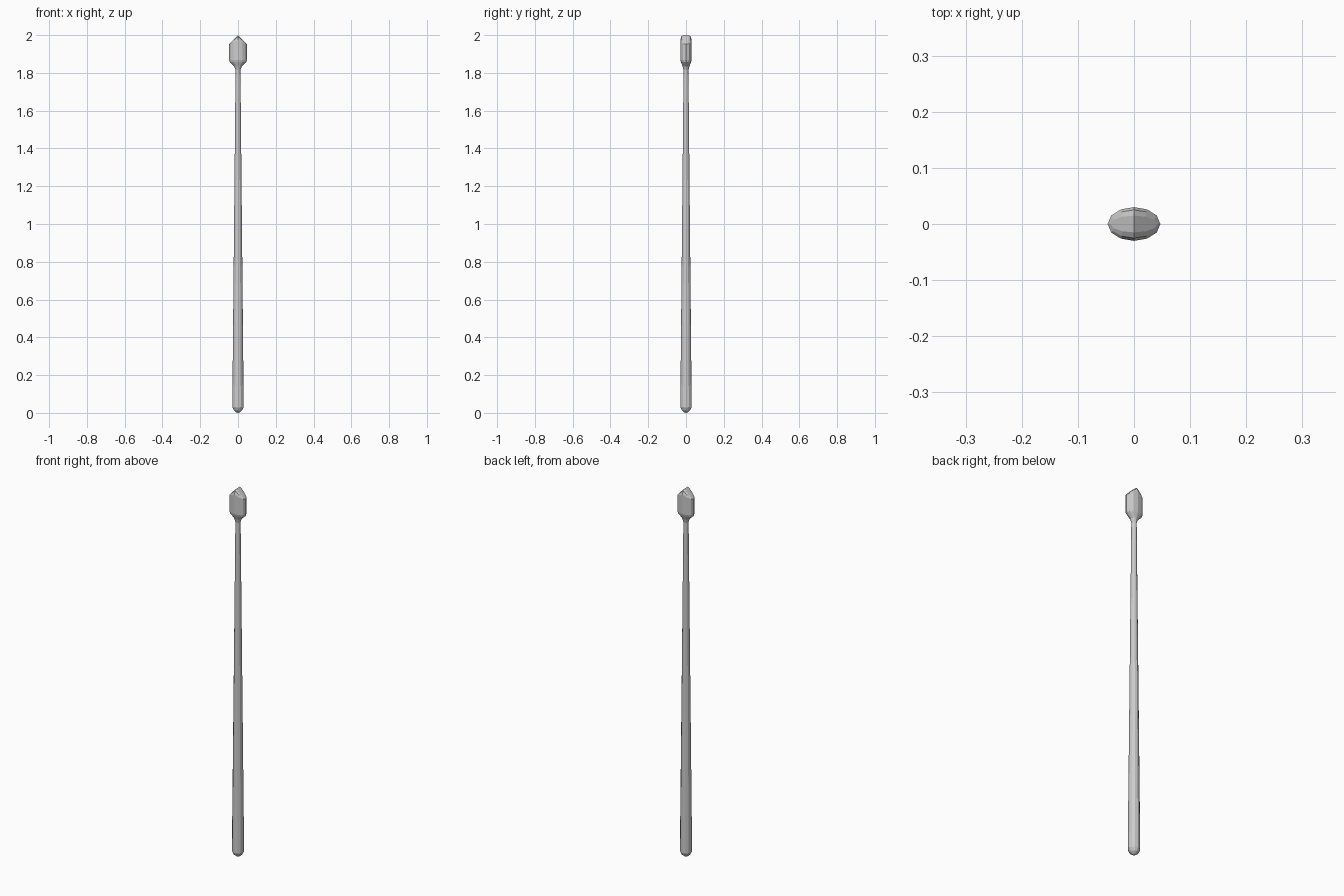
import bpy, bmesh, math

if "Cube" in bpy.data.objects:
    bpy.data.objects.remove(bpy.data.objects["Cube"])

N = 12

def ring(bm, rx, ry, zf):
    # elliptical ring whose height may depend on x
    out = []
    for i in range(N):
        a = 2 * math.pi * i / N
        x, y = rx * math.cos(a), ry * math.sin(a)
        out.append(bm.verts.new((x, y, zf(x))))
    return out

def flat(z):
    return lambda x: z

def bridge(bm, a, b):
    for i in range(N):
        j = (i + 1) % N
        bm.faces.new((a[i], a[j], b[j], b[i]))

bm = bmesh.new()

# tapered shaft with rounded butt, neck and flared head: (rx, ry, z)
sections = [(0.009, 0.009, 0.003), (0.022, 0.022, 0.013), (0.030, 0.030, 0.029),
            (0.030, 0.030, 0.05), (0.0145, 0.0145, 1.65), (0.0130, 0.0130, 1.815),
            (0.020, 0.018, 1.835), (0.044, 0.027, 1.857), (0.047, 0.030, 1.868)]
rings = [ring(bm, rx, ry, flat(z)) for rx, ry, z in sections]

# gabled top of the head, with softened front and back ends
rings.append(ring(bm, 0.047, 0.030, lambda x: 1.975 - 0.5 * abs(x)))
rings.append(ring(bm, 0.044, 0.025, lambda x: 1.992 - 0.85 * abs(x)))
rings.append(ring(bm, 0.042, 0.015, lambda x: 2.0 - abs(x)))
for a, b in zip(rings, rings[1:]):
    bridge(bm, a, b)

# close the gable with strips running front to back
top = rings[-1]
h = N // 2
bm.faces.new((top[0], top[1], top[N - 1]))
bm.faces.new((top[h], top[h + 1], top[h - 1]))
for i in range(1, h - 1):
    bm.faces.new((top[i], top[i + 1], top[N - i - 1], top[N - i]))

# butt point
tip = bm.verts.new((0, 0, 0))
for i in range(N):
    bm.faces.new((rings[0][(i + 1) % N], rings[0][i], tip))

bmesh.ops.recalc_face_normals(bm, faces=bm.faces)
mesh = bpy.data.meshes.new("staff")
bm.to_mesh(mesh)
bm.free()
bpy.context.collection.objects.link(bpy.data.objects.new("staff", mesh))
